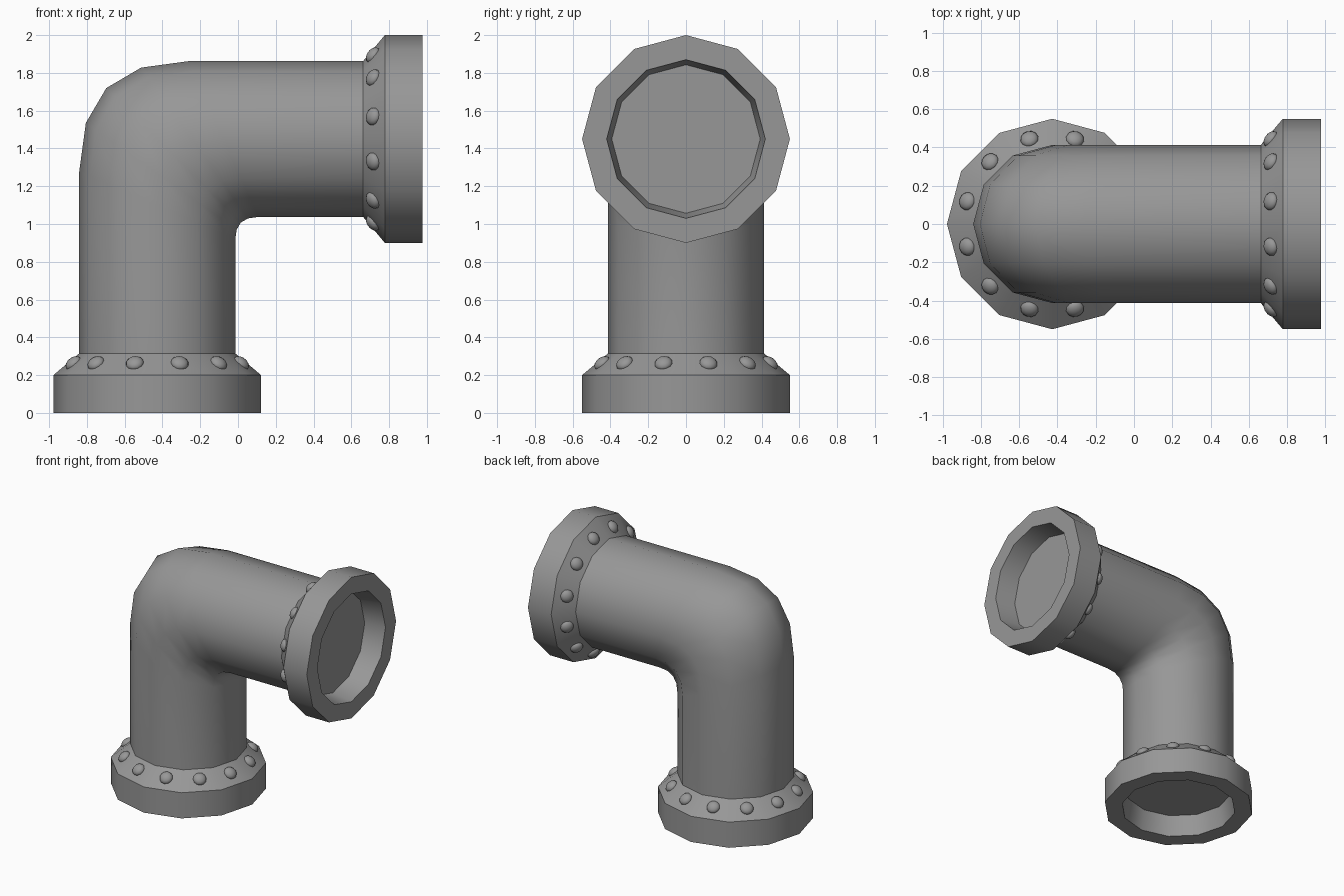
import bpy, bmesh
from math import sin, cos, pi, atan2, radians
from mathutils import Matrix, Vector

if "Cube" in bpy.data.objects:
    bpy.data.objects.remove(bpy.data.objects["Cube"])

SIDES = 12
PIPE_R = 0.413
AX, AZ, END = -0.4275, 1.45, 0.9775   # pipe axes and open end
BOTTOM = Matrix.Translation((AX, 0, 0))
SIDE = Matrix.Translation((END, 0, AZ)) @ Matrix.Rotation(-pi / 2, 4, 'Y')

# Dark grey metal
metal = bpy.data.materials.new("dark_metal")
metal.diffuse_color = (0.31, 0.31, 0.31, 1)
metal.use_nodes = True
metal.node_tree.nodes["Principled BSDF"].inputs["Base Color"].default_value = metal.diffuse_color


def finish(bm, name, angle=35):
    bmesh.ops.recalc_face_normals(bm, faces=bm.faces)
    me = bpy.data.meshes.new(name)
    bm.to_mesh(me)
    bm.free()
    me.materials.append(metal)
    ob = bpy.data.objects.new(name, me)
    bpy.context.collection.objects.link(ob)
    bpy.ops.object.select_all(action='DESELECT')
    ob.select_set(True)
    bpy.context.view_layer.objects.active = ob
    bpy.ops.object.shade_smooth_by_angle(angle=radians(angle))
    return ob


def skin(bm, rings):
    """Bridge consecutive rings of points with quads."""
    vs = [[bm.verts.new(p) for p in ring] for ring in rings]
    for a, b in zip(vs, vs[1:]):
        for i in range(SIDES):
            j = (i + 1) % SIDES
            bm.faces.new((a[i], a[j], b[j], b[i]))
    return vs


# Elbow pipe: slanted rings spanning an outer and an inner corner curve
def ring(outer, inner):
    o, n = Vector((outer[0], 0, outer[1])), Vector((inner[0], 0, inner[1]))
    mid, half = (o + n) / 2, (o - n) / 2
    return [mid + half * cos(2 * pi * i / SIDES)
            + Vector((0, PIPE_R * sin(2 * pi * i / SIDES), 0)) for i in range(SIDES)]


bend = [(0, 1), (0.06, 0.56), (0.245, 0.245), (0.56, 0.06), (1, 0)]
L, R, T, B = AX - PIPE_R, AX + PIPE_R, AZ + PIPE_R, AZ - PIPE_R
rings = [ring((L, 0.31), (R, 0.31))]
rings += [ring((L + 0.585 * u, T - 0.585 * v), (R + 0.12 * u, B - 0.12 * v)) for u, v in bend]
rings += [ring((0.667, T), (0.667, B))]
bm = bmesh.new()
skin(bm, rings)
finish(bm, "elbow_pipe", 60)

# Collars: chamfered ring with a shallow closed recess in the open end
profile = [(PIPE_R, 0.315), (0.55, 0.2), (0.55, 0), (0.42, 0), (0.393, 0.16)]


def collar(name, matrix):
    bm = bmesh.new()
    vs = skin(bm, [[(r * cos(2 * pi * i / SIDES), r * sin(2 * pi * i / SIDES), h)
                    for i in range(SIDES)] for r, h in profile])
    bm.faces.new(vs[-1])
    bm.transform(matrix)
    finish(bm, name)


# Rivets: flattened domes on the middle of each chamfer face
def rivets(name, matrix):
    bm = bmesh.new()
    tilt = atan2(0.115, 0.137 * cos(pi / SIDES))
    tilt = pi / 2 - tilt - radians(10)
    for i in range(SIDES):
        m = (matrix @ Matrix.Rotation(2 * pi * (i + 0.5) / SIDES, 4, 'Z')
             @ Matrix.Translation((0.459, 0, 0.262)) @ Matrix.Rotation(tilt, 4, 'Y')
             @ Matrix.Diagonal((1, 1, 0.65, 1)))
        bmesh.ops.create_uvsphere(bm, u_segments=12, v_segments=8, radius=0.048, matrix=m)
    finish(bm, name, 60)


for label, mat in (("bottom", BOTTOM), ("side", SIDE)):
    collar(label + "_collar", mat)
    rivets(label + "_rivets", mat)
